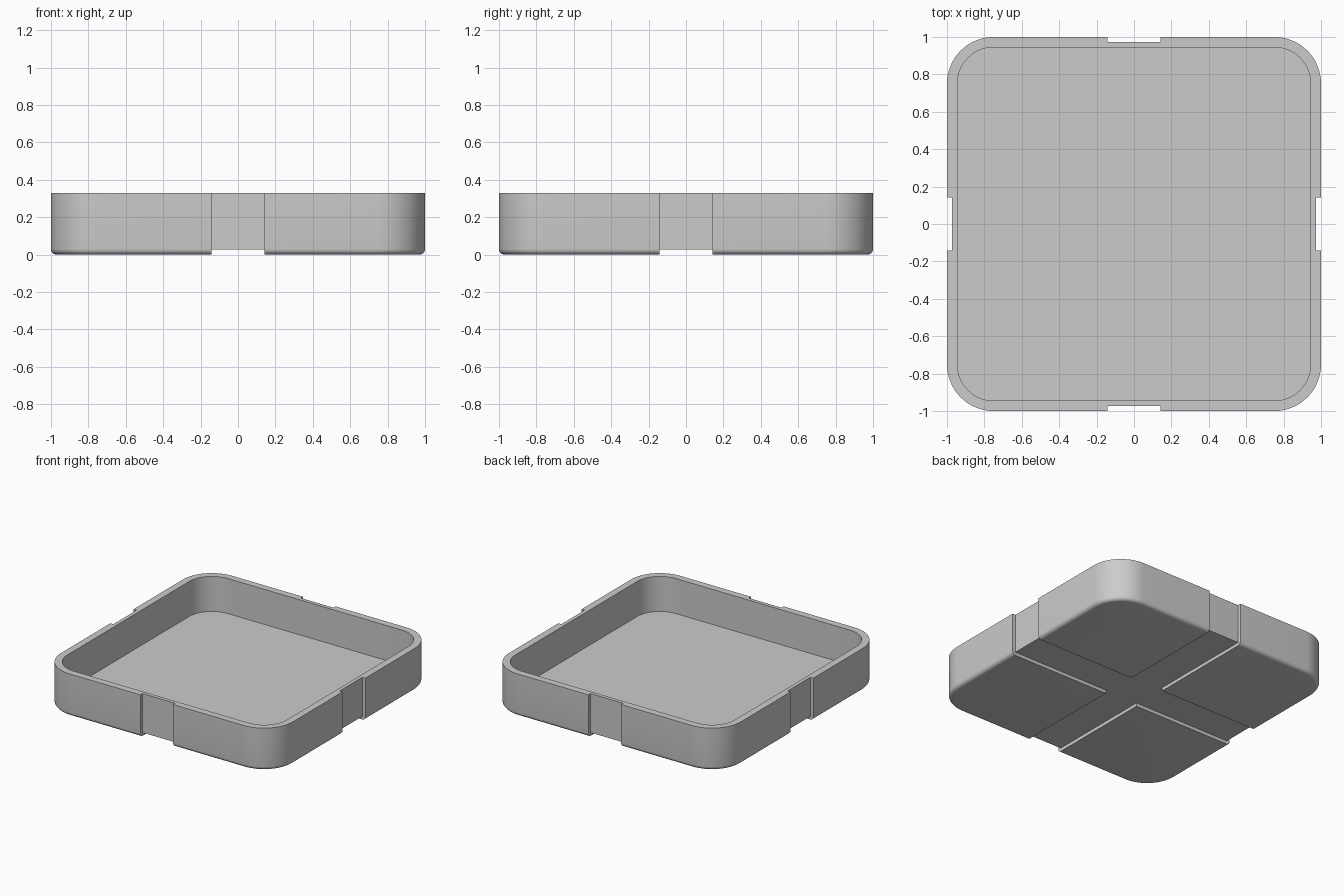
import bpy, bmesh
from math import sin, cos, pi

cube = bpy.data.objects.get("Cube")
if cube:
    bpy.data.objects.remove(cube, do_unlink=True)

HEIGHT, RADIUS, WALL, FLOOR = 0.33, 0.25, 0.055, 0.057
FILLET, GROOVE_HALF, GROOVE_DEPTH = 0.03, 0.1415, 0.026
CORNER_STEPS, FILLET_STEPS = 16, 6

grey = bpy.data.materials.new("plain grey")
grey.use_nodes = True
colour = (0.6, 0.6, 0.6, 1)
grey.diffuse_color = colour
grey.node_tree.nodes["Principled BSDF"].inputs["Base Color"].default_value = colour


def add_object(name, bm):
    bmesh.ops.recalc_face_normals(bm, faces=bm.faces)
    mesh = bpy.data.meshes.new(name)
    bm.to_mesh(mesh)
    bm.free()
    mesh.materials.append(grey)
    obj = bpy.data.objects.new(name, mesh)
    bpy.context.collection.objects.link(obj)
    return obj


def rounded_square(bm, inset, z):
    """Ring of vertices, inset from the outer edge."""
    r, c = RADIUS - inset, 1 - RADIUS
    ring = []
    for quarter, (sx, sy) in enumerate([(1, 1), (-1, 1), (-1, -1), (1, -1)]):
        for i in range(CORNER_STEPS + 1):
            a = (quarter + i / CORNER_STEPS) * pi / 2
            ring.append(bm.verts.new((sx * c + r * cos(a), sy * c + r * sin(a), z)))
    return ring


def box(name, low, high):
    bm = bmesh.new()
    bmesh.ops.create_cube(bm, size=1)
    for v in bm.verts:
        v.co = [(a + b) / 2 + t * (b - a) for a, b, t in zip(low, high, v.co)]
    return add_object(name, bm)


# Tray shell: rounded lower edge, outer wall, rim, inner wall and floor
profile = []
for i in range(FILLET_STEPS + 1):
    a = i / FILLET_STEPS * pi / 2
    profile.append((FILLET * (1 - sin(a)), FILLET * (1 - cos(a))))
profile += [(0, HEIGHT), (WALL, HEIGHT), (WALL, FLOOR)]

bm = bmesh.new()
rings = [rounded_square(bm, inset, z) for inset, z in profile]
for lower, upper in zip(rings, rings[1:]):
    for i in range(len(lower)):
        j = (i + 1) % len(lower)
        bm.faces.new((lower[i], lower[j], upper[j], upper[i]))
bm.faces.new(rings[0][::-1])
bm.faces.new(rings[-1])
tray = add_object("tray", bm)

# Strap grooves: one band under each axis and one up each side
w, edge = GROOVE_HALF, 1 - GROOVE_DEPTH
cutters = [
    box("groove_cutter", (-2, -w, -1), (2, w, GROOVE_DEPTH)),
    box("groove_cutter", (-w, -2, -1), (w, 2, GROOVE_DEPTH)),
]
for s in (-1, 1):
    near, far = sorted((s * edge, s * 2))
    cutters.append(box("groove_cutter", (near, -w, -1), (far, w, 1)))
    cutters.append(box("groove_cutter", (-w, near, -1), (w, far, 1)))

bpy.ops.object.select_all(action="DESELECT")
tray.select_set(True)
bpy.context.view_layer.objects.active = tray
for cutter in cutters:
    cutter.hide_render = True
    groove = tray.modifiers.new("groove", "BOOLEAN")
    groove.operation = "DIFFERENCE"
    groove.solver = "EXACT"
    groove.object = cutter
    bpy.ops.object.modifier_apply(modifier=groove.name)
for cutter in cutters:
    bpy.data.objects.remove(cutter, do_unlink=True)

bpy.ops.object.shade_smooth_by_angle(angle=pi / 6)
